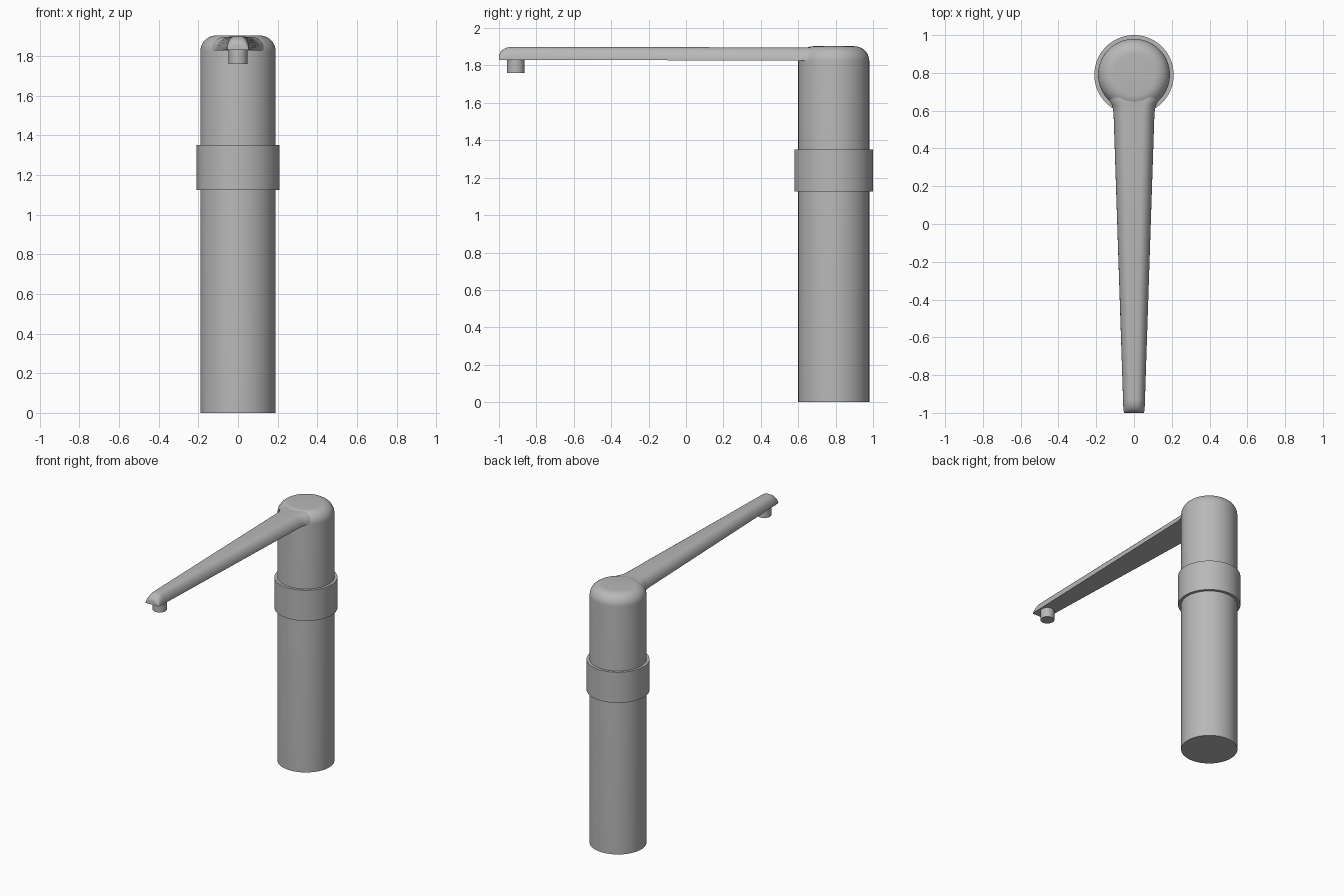
import bpy, bmesh, math

if "Cube" in bpy.data.objects:
    bpy.data.objects.remove(bpy.data.objects["Cube"])

CY = 0.79      # column axis position in y
SEG = 72

grey = bpy.data.materials.new("satin_grey")
grey.diffuse_color = (0.48, 0.48, 0.48, 1)
grey.use_nodes = True
grey.node_tree.nodes["Principled BSDF"].inputs["Base Color"].default_value = grey.diffuse_color


def finish(name, bm, angle=40):
    bmesh.ops.recalc_face_normals(bm, faces=bm.faces)
    me = bpy.data.meshes.new(name)
    bm.to_mesh(me)
    bm.free()
    me.materials.append(grey)
    ob = bpy.data.objects.new(name, me)
    bpy.context.collection.objects.link(ob)
    bpy.ops.object.select_all(action='DESELECT')
    ob.select_set(True)
    bpy.context.view_layer.objects.active = ob
    bpy.ops.object.shade_smooth_by_angle(angle=math.radians(angle))
    return ob


def bridge(bm, loops, closed=False, caps=True):
    """Skin a list of point loops into a surface."""
    rows = [[bm.verts.new(p) for p in lp] for lp in loops]
    n = len(rows[0])
    pairs = list(zip(rows, rows[1:]))
    if closed:
        pairs.append((rows[-1], rows[0]))
    for a, b in pairs:
        for i in range(n):
            j = (i + 1) % n
            bm.faces.new((a[i], a[j], b[j], b[i]))
    if caps and not closed:
        bm.faces.new(rows[0])
        bm.faces.new(rows[-1])


def lathe(name, profile, cy, closed=False):
    bm = bmesh.new()
    loops = [[(r * math.cos(2 * math.pi * i / SEG), cy + r * math.sin(2 * math.pi * i / SEG), z)
              for i in range(SEG)] for r, z in profile]
    bridge(bm, loops, closed)
    return finish(name, bm)


# column with rounded top shoulder
R, TOP, F = 0.19, 1.903, 0.08
profile = [(R, 0), (R, TOP - F)]
for k in range(1, 11):
    a = math.pi / 2 * k / 10
    profile.append((R - F + F * math.cos(a), TOP - F + F * math.sin(a)))
lathe("column", profile, CY)

# collar around the column
lathe("collar", [(0.185, 1.125), (0.21, 1.125), (0.21, 1.35), (0.185, 1.35)], CY, closed=True)

# nozzle under the spout tip
lathe("nozzle", [(0.047, 1.76), (0.047, 1.85)], -0.91)


# tapered spout: flat underside, rounded shoulders
def section(y, w, h, base):
    r = min(0.065, w * 0.75)
    side = [(w - r + r * math.cos(math.pi / 2 * k / 8), h * math.sin(math.pi / 2 * k / 8))
            for k in range(9)]
    pts = side + [(-x, z) for x, z in reversed(side)]
    return [(x, y, base + z) for x, z in pts]


H = 0.07
stations = []
# rounded tip
for k in range(9):
    a = math.pi / 2 * k / 8
    y = -0.93 - 0.07 * math.cos(a)
    stations.append((y, 0.051 + 0.007 * math.sin(a), 0.018 + (H - 0.018) * math.sin(a)))
# straight taper, then a flare that blends into the column
stations += [(0.58, 0.108, H), (0.61, 0.111, H), (0.635, 0.119, H), (0.66, 0.134, H), (0.79, 0.134, H)]

bm = bmesh.new()
bridge(bm, [section(y, w, h, 1.83 - 0.004 * (y + 1) / 1.8) for y, w, h in stations])
finish("spout", bm)
